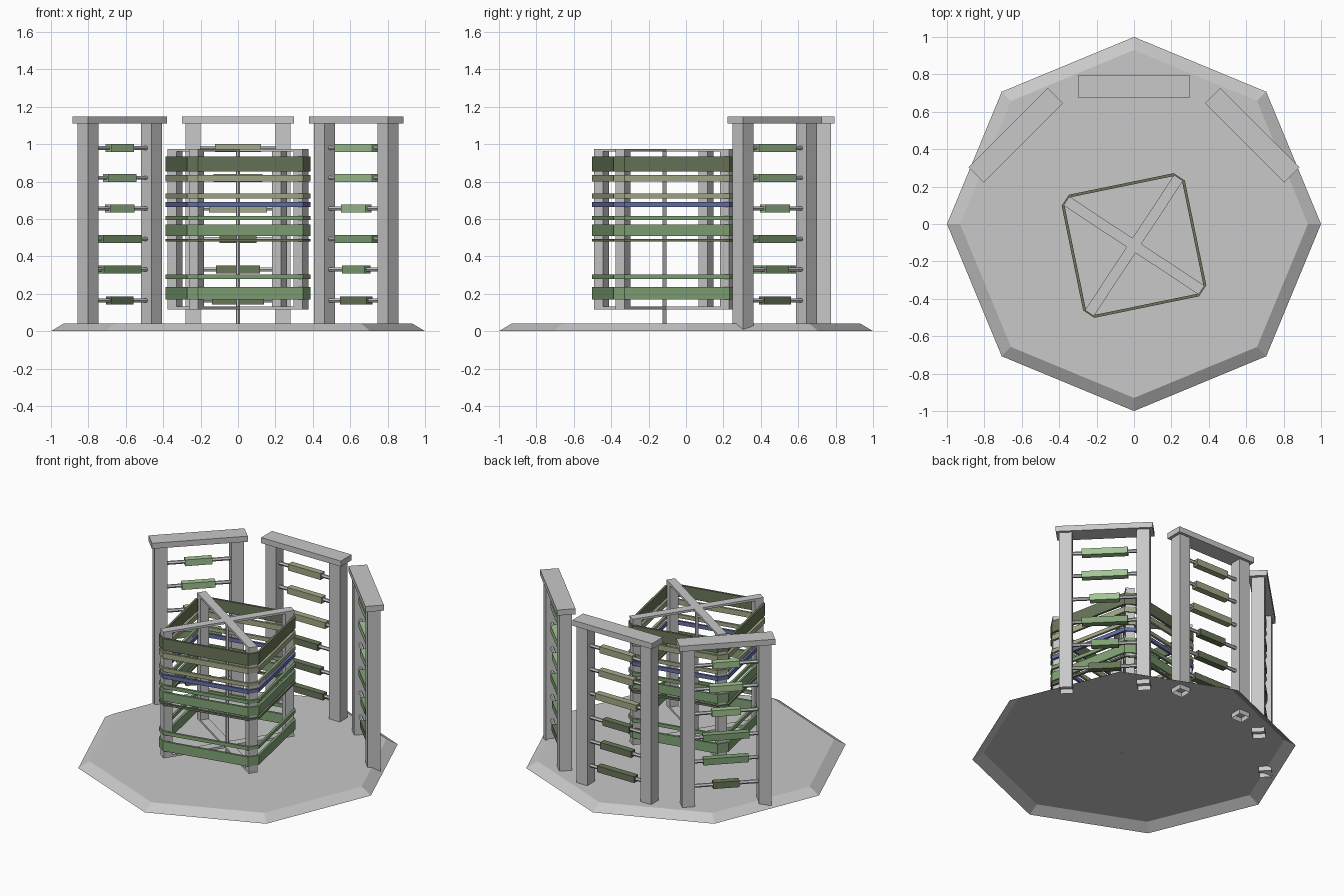
import bpy, bmesh, math
from mathutils import Matrix, Vector

if "Cube" in bpy.data.objects:
    bpy.data.objects.remove(bpy.data.objects["Cube"])


def material(name, rgb):
    m = bpy.data.materials.new(name)
    m.diffuse_color = (*rgb, 1)
    m.use_nodes = True
    m.node_tree.nodes["Principled BSDF"].inputs["Base Color"].default_value = m.diffuse_color
    return m


GREY = material("stone grey", (0.58, 0.58, 0.58))
LIGHT = material("light green", (0.37, 0.56, 0.30))
GREEN = material("leaf green", (0.22, 0.36, 0.18))
DARK = material("dark olive", (0.14, 0.18, 0.10))
KHAKI = material("khaki", (0.37, 0.40, 0.25))
BLUE = material("slate blue", (0.13, 0.16, 0.37))


def finish(name, bm, mat, matrix=Matrix()):
    bmesh.ops.recalc_face_normals(bm, faces=bm.faces)
    me = bpy.data.meshes.new(name)
    bm.to_mesh(me)
    bm.free()
    me.materials.append(mat)
    ob = bpy.data.objects.new(name, me)
    ob.matrix_world = matrix
    bpy.context.collection.objects.link(ob)
    return ob


def box(name, centre, size, mat, matrix=Matrix(), open_bottom=False):
    bm = bmesh.new()
    bmesh.ops.create_cube(bm, size=1)
    bmesh.ops.scale(bm, vec=size, verts=bm.verts)
    bmesh.ops.translate(bm, vec=centre, verts=bm.verts)
    if open_bottom:
        bm.normal_update()
        low = [f for f in bm.faces if f.normal.z < -0.9]
        bmesh.ops.delete(bm, geom=low, context='FACES_ONLY')
    return finish(name, bm, mat, matrix)


def rod(name, centre, radius, length, mat, matrix=Matrix(), axis='Z'):
    bm = bmesh.new()
    bmesh.ops.create_cone(bm, cap_ends=True, segments=6, radius1=radius,
                          radius2=radius, depth=length)
    if axis == 'X':
        bmesh.ops.rotate(bm, matrix=Matrix.Rotation(math.pi / 2, 3, 'Y'), verts=bm.verts)
    bmesh.ops.translate(bm, vec=centre, verts=bm.verts)
    return finish(name, bm, mat, matrix)


# Octagonal base: flat top with sloping rim, hollow underneath
bm = bmesh.new()
rings = []
for r, z in ((1.0, 0.0), (0.93, 0.042)):
    rings.append([bm.verts.new((r * math.cos(i * math.pi / 4), r * math.sin(i * math.pi / 4), z))
                  for i in range(8)])
for i in range(8):
    j = (i + 1) % 8
    bm.faces.new((rings[0][i], rings[0][j], rings[1][j], rings[1][i]))
bm.faces.new(rings[1])
base = finish("base", bm, GREY)
if base.data.polygons[8].normal.z < 0:
    base.data.flip_normals()

# Three racks with rungs and sliding blocks
HEIGHTS = (0.98, 0.82, 0.655, 0.492, 0.33, 0.165)
SIDE_MATS = (LIGHT, LIGHT, LIGHT, GREEN, GREEN, DARK)
BACK_MATS = (KHAKI, KHAKI, KHAKI, DARK, DARK, DARK)
RACKS = (
    ("left", (-0.632, 0.475), 45, SIDE_MATS, (0.17, 0.21, 0.18, 0.29, 0.285, 0.165)),
    ("back", (0, 0.735), 0, BACK_MATS, (0.245, 0.26, 0.31, 0.20, 0.235, 0.28)),
    ("right", (0.632, 0.475), -45, SIDE_MATS, (0.285, 0.285, 0.185, 0.285, 0.17, 0.20)),
)
for side, (x, y), angle, mats, lengths in RACKS:
    m = Matrix.Translation((x, y, 0)) @ Matrix.Rotation(math.radians(angle), 4, 'Z')
    box(side + "_rack_cap", (0, 0, 1.13), (0.6, 0.116, 0.038), GREY, m)
    for sx in (-1, 1):
        box(side + "_rack_post", (sx * 0.24, 0, 0.5625), (0.08, 0.08, 1.105), GREY, m, True)
    for z, mat, length in zip(HEIGHTS, mats, lengths):
        rod(side + "_rack_rung", (0, 0, z), 0.012, 0.42, GREY, m, 'X')
        box(side + "_rack_block", (0, 0, z), (length, 0.043, 0.043), mat, m)

# Central turning cage: pole, crossed bars and corner posts
CAGE = Matrix.Translation((0, -0.115, 0)) @ Matrix.Rotation(math.radians(11.6), 4, 'Z')
rod("cage_pole", (0, 0, 0.505), 0.012, 0.93, GREY, CAGE)
for k in range(4):
    m = CAGE @ Matrix.Rotation(math.radians(45 + 90 * k), 4, 'Z')
    box("cage_post", (0.404, 0, 0.545), (0.057, 0.057, 0.83), GREY, m)
    for z in (0.124, 0.967):
        box("cage_arm", (0.2165, 0, z), (0.433, 0.057, 0.015), GREY, m)


# Bands wrapped round the cage: square ring with clipped corners
def band_outline(half, clip):
    a, b = half, half - clip
    return [(a, -b), (a, b), (b, a), (-b, a), (-a, b), (-a, -b), (-b, -a), (b, -a)]


def band(z0, z1, mat):
    bm = bmesh.new()
    outer, inner = band_outline(0.336, 0.05), band_outline(0.321, 0.044)
    loops = [[bm.verts.new((px, py, z)) for px, py in pts]
             for pts, z in ((outer, z0), (outer, z1), (inner, z1), (inner, z0))]
    for a in range(4):
        for i in range(8):
            j, b = (i + 1) % 8, (a + 1) % 4
            bm.faces.new((loops[a][i], loops[a][j], loops[b][j], loops[b][i]))
    finish("cage_band", bm, mat, CAGE)


for z0, z1, mat in ((0.17, 0.235, GREEN), (0.28, 0.303, GREEN), (0.48, 0.494, DARK),
                    (0.51, 0.57, GREEN), (0.594, 0.617, GREEN), (0.664, 0.69, BLUE),
                    (0.71, 0.735, KHAKI), (0.80, 0.836, KHAKI), (0.855, 0.935, DARK)):
    band(z0, z1, mat)
